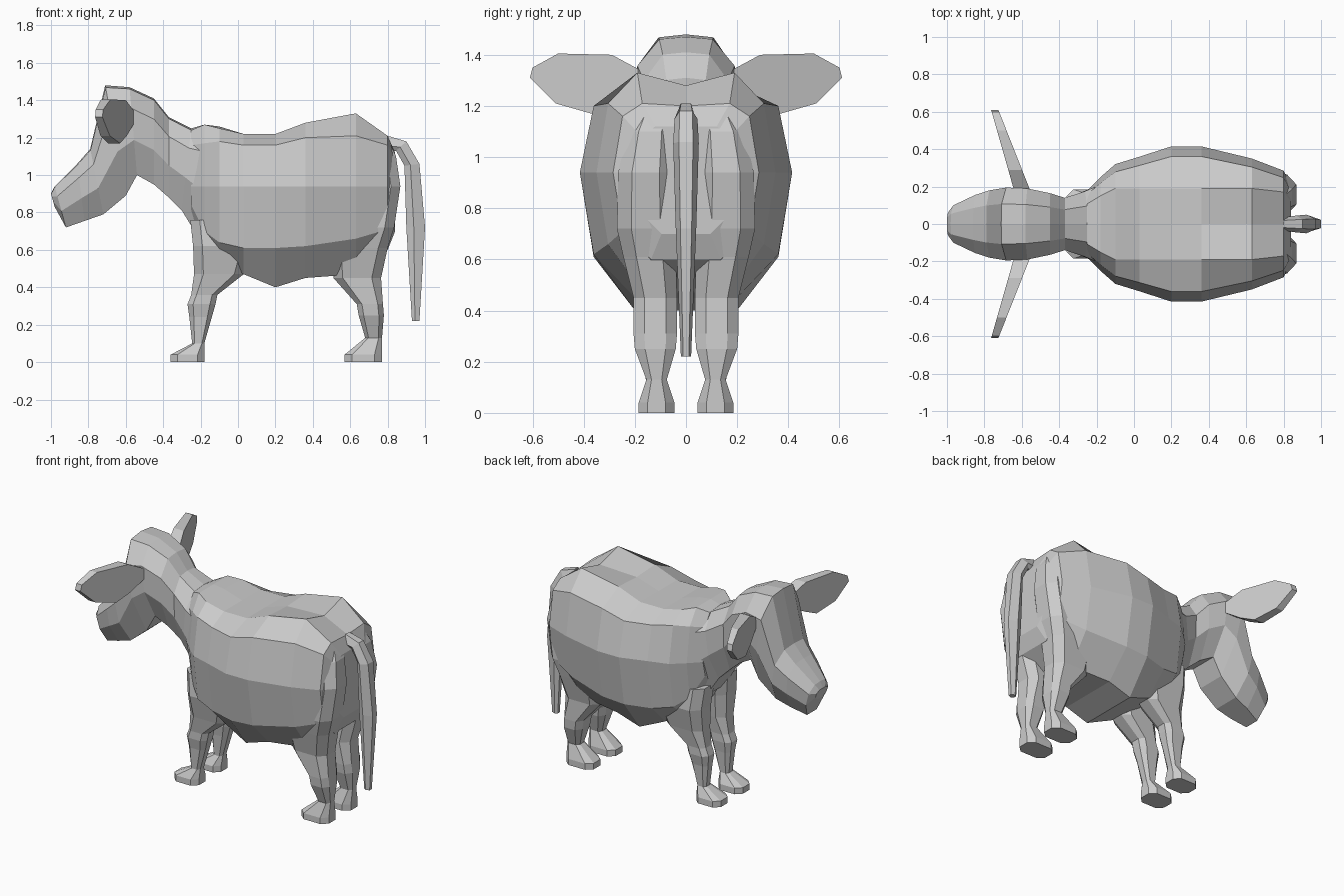
import bpy, bmesh
from mathutils import Vector


def loft(name, rings):
    """Skin closed rings of equal point count and cap both ends."""
    bm = bmesh.new()
    vs = [[bm.verts.new(p) for p in r] for r in rings]
    n = len(vs[0])
    for a, b in zip(vs, vs[1:]):
        for i in range(n):
            j = (i + 1) % n
            bm.faces.new((a[i], a[j], b[j], b[i]))
    bm.faces.new(vs[0])
    bm.faces.new(vs[-1][::-1])
    bmesh.ops.recalc_face_normals(bm, faces=bm.faces)
    me = bpy.data.meshes.new(name)
    bm.to_mesh(me)
    bm.free()
    ob = bpy.data.objects.new(name, me)
    bpy.context.collection.objects.link(ob)
    return ob


def mirror_ring(half):
    """Half ring from top centre to bottom centre -> full symmetric ring."""
    return half + [(x, -y, z) for x, y, z in half[-2:0:-1]]


# Barrel body: x, half width, top centre, top edge, upper side, lower side, belly
body = [
    (-.25, .18, 1.25, 1.24, 1.16, .84, .76),
    (-.18, .25, 1.27, 1.27, 1.17, .70, .62),
    (-.10, .32, 1.26, 1.25, 1.18, .64, .55),
    (.03, .36, 1.22, 1.22, 1.16, .61, .47),
    (.20, .415, 1.22, 1.22, 1.16, .61, .40),
    (.36, .415, 1.27, 1.28, 1.20, .62, .45),
    (.63, .35, 1.28, 1.33, 1.21, .66, .47),
    (.80, .285, 1.20, 1.21, 1.16, .71, .60),
    (.84, .20, 1.12, 1.12, 1.08, .78, .70),
]
rings = []
for x, w, zc, z1, z2, z4, zb in body:
    rings.append(mirror_ring([
        (x, 0, zc), (x, min(.19, .6 * w), z1), (x, .87 * w, z2), (x, w, .94),
        (x, .87 * w, z4), (x, .48 * w, zb), (x, 0, zb)]))
loft("body", rings)

# Neck and head: top x, top z, bottom x, bottom z, half width
head = [
    (-.14, 1.26, -.22, .68, .22),
    (-.25, 1.25, -.30, .81, .175),
    (-.37, 1.31, -.37, .88, .14),
    (-.45, 1.41, -.45, .95, .165),
    (-.58, 1.47, -.54, 1.0, .19),
    (-.71, 1.48, -.60, .89, .195),
    (-.79, 1.14, -.72, .79, .18),
    (-.86, 1.06, -.82, .755, .155),
    (-.98, .94, -.92, .72, .10),
    (-1.0, .90, -.98, .83, .06),
]
shape = [(0, 0), (.55, .02), (1, .24), (.97, .6), (.5, 1), (0, 1)]
rings = []
for tx, tz, bx, bz, w in head:
    rings.append(mirror_ring([
        (tx + (bx - tx) * t, w * f, tz + (bz - tz) * t) for f, t in shape]))
loft("head_and_neck", rings)


def leg(name, levels, side):
    """Stack of bevelled rectangles: z, x min, x max, inner y, outer y."""
    rings = []
    for z, x0, x1, y0, y1 in levels:
        c, d = .2 * (x1 - x0), .25 * (y1 - y0)
        c = min(c, .05)
        pts = [(x0 + c, y0), (x1 - c, y0), (x1, y0 + d), (x1, y1 - d),
               (x1 - c, y1), (x0 + c, y1), (x0, y1 - d), (x0, y0 + d)]
        rings.append([(x, side * y, z) for x, y in pts])
    loft(name, rings)


hind = [
    (0, .57, .77, .045, .185), (.04, .57, .77, .045, .185),
    (.13, .68, .77, .075, .155), (.25, .645, .78, .04, .20),
    (.31, .635, .775, .035, .205), (.45, .51, .765, .035, .205),
    (.61, .50, .80, .04, .245), (.72, .50, .835, .045, .27),
    (.94, .55, .868, .05, .265), (1.10, .58, .845, .05, .23),
    (1.20, .62, .80, .05, .18),
]
fore = [
    (0, -.36, -.18, .045, .185), (.04, -.36, -.18, .045, .185),
    (.10, -.245, -.18, .08, .155), (.24, -.26, -.14, .07, .165),
    (.31, -.27, -.12, .06, .18), (.36, -.25, -.11, .06, .18),
    (.47, -.235, .03, .045, .20), (.62, -.24, .07, .03, .235),
    (.76, -.255, .05, .02, .22),
]
for side, tag in ((1, "left"), (-1, "right")):
    leg("hind_leg_" + tag, hind, side)
    leg("front_leg_" + tag, fore, side)

    # Ear: slab outline in (y, z), swept forward and thinning to the tip
    outline = [(.16, 1.33), (.29, 1.40), (.50, 1.405), (.60, 1.35),
               (.61, 1.31), (.51, 1.21), (.37, 1.17), (.28, 1.21), (.16, 1.29)]
    faces = []
    for s in (-1, 1):
        faces.append([(-.605 - .34 * (y - .2) + s * (.042 - .055 * (y - .2)),
                       side * y, z) for y, z in outline])
    loft("ear_" + tag, faces)

# Tail: inner x, inner z, outer x, outer z, half width
tail = [
    (.80, 1.12, .80, 1.21, .035), (.845, 1.13, .90, 1.18, .045),
    (.89, 1.05, .97, 1.06, .05), (.90, .72, 1.0, .72, .04),
    (.93, .22, .97, .22, .02),
]
rings = []
for ix, iz, ox, oz, w in tail:
    a, b = Vector((ix, 0, iz)), Vector((ox, 0, oz))
    rings.append([a.lerp(b, t) + Vector((0, w * f, 0)) for t, f in
                  ((0, .5), (.4, 1), (1, .55), (1, -.55), (.4, -1), (0, -.5))])
loft("tail", rings)
